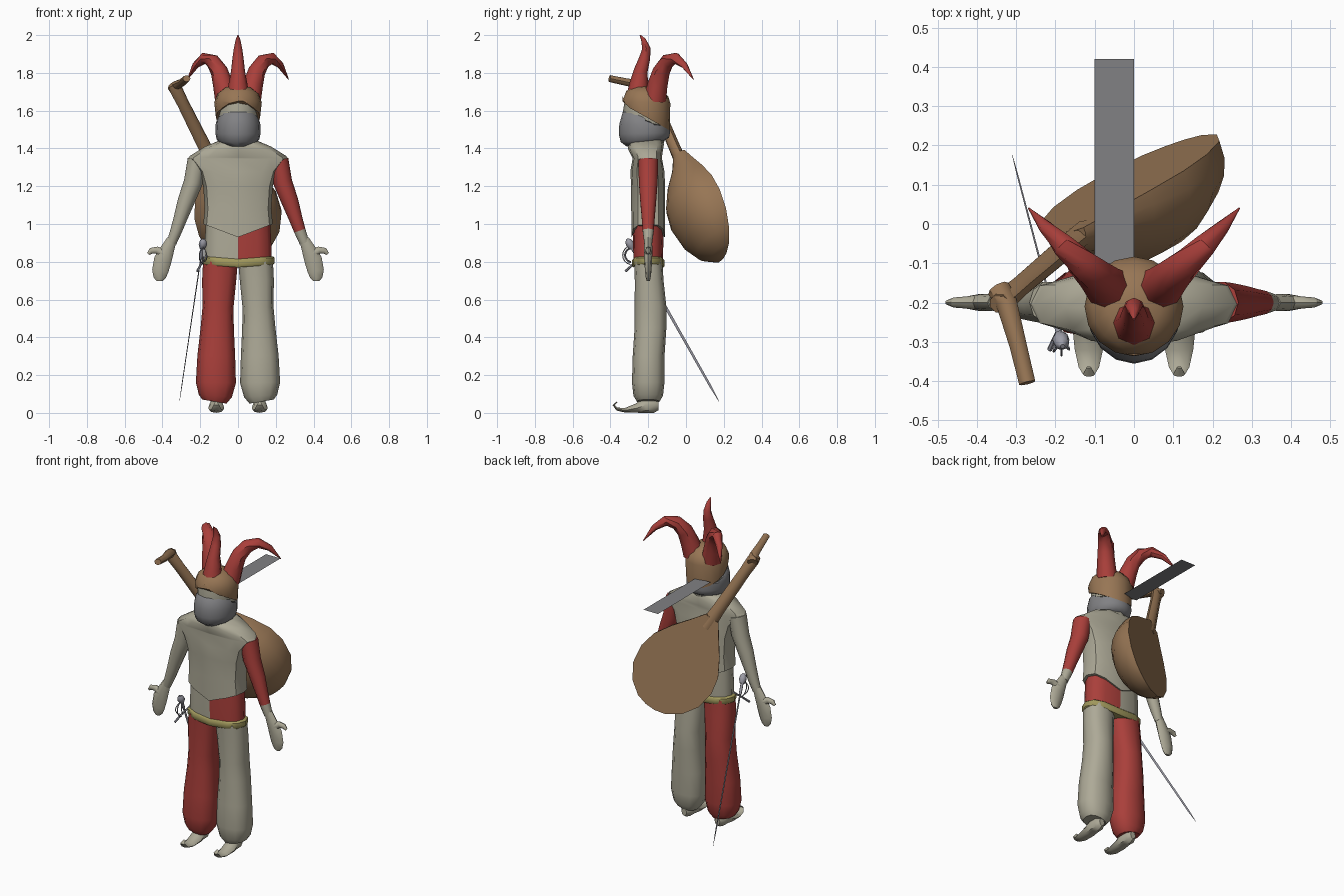
import bpy, bmesh, math
from mathutils import Vector

if "Cube" in bpy.data.objects:
    bpy.data.objects.remove(bpy.data.objects["Cube"])

X, Y = Vector((1, 0, 0)), Vector((0, 1, 0))


def material(name, r, g, b):
    m = bpy.data.materials.new(name)
    m.use_nodes = True
    m.diffuse_color = (r, g, b, 1)
    m.node_tree.nodes["Principled BSDF"].inputs["Base Color"].default_value = (r, g, b, 1)
    return m


CREAM = material("cream cloth", .42, .40, .31)
RED = material("red cloth", .40, .05, .043)
BROWN = material("brown leather and wood", .31, .18, .09)
GREY = material("grey scarf", .22, .22, .23)
BELT = material("olive yellow belt", .36, .32, .11)
STEEL = material("steel", .33, .33, .38)


def finish(name, bm, mats, rule=None):
    bmesh.ops.recalc_face_normals(bm, faces=bm.faces)
    if rule:
        for f in bm.faces:
            f.material_index = rule(f.calc_center_median())
    me = bpy.data.meshes.new(name)
    bm.to_mesh(me)
    bm.free()
    for m in mats:
        me.materials.append(m)
    me.shade_smooth()
    me.set_sharp_from_angle(angle=math.radians(45))
    ob = bpy.data.objects.new(name, me)
    bpy.context.scene.collection.objects.link(ob)
    return ob


def sweep(name, rings, mats, ref=Y, sides=12, power=1.0, flat=False, rule=None, shift=None):
    """Rings are (centre, radius across, radius along ref), skinned along their path."""
    bm = bmesh.new()
    pts = [Vector(r[0]) for r in rings]
    loops = []
    for i, (c, ra, rb) in enumerate(rings):
        t = (pts[min(i + 1, len(pts) - 1)] - pts[max(i - 1, 0)]).normalized()
        b = (ref - t * ref.dot(t)).normalized()
        a = t.cross(b)
        loop = []
        for k in range(sides):
            ang = math.tau * k / sides
            u, v = math.cos(ang), math.sin(ang)
            u = math.copysign(abs(u) ** power, u)
            v = math.copysign(abs(v) ** power, v)
            if flat and v > 0:
                v = 0
            p = pts[i] + a * u * ra + b * v * rb
            if shift:
                p.z += shift(i, p)
            loop.append(bm.verts.new(p))
        loops.append(loop)
    for lo, hi in zip(loops, loops[1:]):
        for k in range(sides):
            n = (k + 1) % sides
            bm.faces.new((lo[k], lo[n], hi[n], hi[k]))
    bm.faces.new(loops[0])
    bm.faces.new(loops[-1])
    return finish(name, bm, mats, rule)


def column(name, rows, mats, x=0, **kw):
    """Upright part from rows of (z, x offset, y, half width, half depth)."""
    return sweep(name, [((x + dx, y, z), ra, rb) for z, dx, y, ra, rb in rows], mats, **kw)


# Legs, shoes, arms and hands, one set per side
for s, side in ((1, "left"), (-1, "right")):
    leg = [(.06, .125, -.20, .065, .06), (.09, .12, -.20, .088, .078), (.16, .117, -.2, .106, .086),
           (.30, .115, -.198, .10, .084), (.45, .11, -.188, .088, .084), (.56, .106, -.188, .082, .084),
           (.70, .1, -.195, .09, .076), (.80, .093, -.2, .092, .075)]
    column(side + "_trouser_leg", [(z, s * x, y, a, b) for z, x, y, a, b in leg],
           [CREAM if s > 0 else RED], power=.85)

    shoe = [(-.145, .04, .025, .018), (-.17, .04, .04, .036), (-.215, .04, .04, .038),
            (-.26, .025, .025, .042), (-.32, .014, .013, .036), (-.365, .02, .008, .026),
            (-.383, .042, .006, .015), (-.365, .058, .003, .006)]
    sweep(side + "_shoe", [((s * .115, y, z), a, b) for y, z, a, b in shoe], [CREAM], ref=X, sides=8)

    arm = [(.215, 1.34, .052, .055), (.237, 1.22, .05, .052), (.275, 1.12, .045, .044),
           (.305, 1.03, .036, .036), (.327, .965, .031, .031), (.352, .90, .026, .022)]
    sweep(side + "_arm", [((s * x, -.2, z), a, b) for x, z, a, b in arm], [CREAM, RED], sides=10,
          rule=lambda c, s=s: int(s > 0 and c.z > .965))

    hand = [(.35, .92, .026, .02), (.372, .87, .036, .022), (.398, .81, .047, .021),
            (.412, .75, .043, .017), (.415, .715, .032, .013), (.415, .698, .015, .008)]
    sweep(side + "_hand", [((s * x, -.2, z), a, b) for x, z, a, b in hand], [CREAM], sides=8)
    thumb = [(.39, .84, .026), (.43, .862, .019), (.46, .858, .016), (.475, .842, .008)]
    sweep(side + "_thumb", [((s * x, -.2, z), r, r * .8) for x, z, r in thumb], [CREAM], sides=8)

# Two-coloured hips, belt and vest
column("tunic_skirt", [(.79, 0, -.2, .178, .078), (.9, 0, -.2, .176, .08), (1.05, 0, -.2, .168, .078)],
       [CREAM, RED], power=.75, rule=lambda c: int(c.x > 0))
column("belt", [(.785, 0, -.2, .185, .08), (.792, 0, -.2, .194, .086), (.822, 0, -.2, .194, .086),
                (.83, 0, -.2, .183, .078)], [BELT], power=.75,
       shift=lambda i, p: -.015 * (1 - abs(p.x) / .195))
column("vest", [(.93, 0, -.2, .184, .088), (1.08, 0, -.2, .176, .09), (1.2, 0, -.2, .184, .09),
                (1.28, 0, -.205, .208, .09), (1.345, 0, -.205, .265, .078), (1.36, 0, -.205, .255, .08),
                (1.41, 0, -.212, .175, .096), (1.44, 0, -.215, .10, .088)], [CREAM], power=.7,
       shift=lambda i, p: .07 * abs(p.x) / .184 if i == 0 else 0)

# Head, scarf and cap
column("head", [(1.42, 0, -.21, .08, .09), (1.5, 0, -.21, .1, .115), (1.6, 0, -.213, .105, .12),
                (1.68, 0, -.21, .1, .11)], [CREAM])
column("scarf", [(1.425, 0, -.215, .085, .10), (1.445, 0, -.218, .112, .128), (1.48, 0, -.22, .12, .136),
                 (1.525, 0, -.22, .119, .133), (1.548, 0, -.218, .113, .125), (1.552, 0, -.21, .09, .1)],
       [GREY], sides=16)


def cap_edge(i, p):
    if i > 0:
        return 0
    front = (-.21 - p.y) / .125
    return .07 * front + (.04 * max(0, 1 - abs(p.x) / .06) if front > 0 else 0)


column("cap", [(1.565, 0, -.21, .117, .125), (1.645, 0, -.21, .126, .127), (1.69, 0, -.205, .108, .112),
               (1.72, 0, -.2, .07, .075), (1.73, 0, -.2, .02, .02)], [BROWN], sides=16, shift=cap_edge)

# Three curling cap horns
front_horn = [(-.255, 1.67, .062), (-.25, 1.74, .05), (-.24, 1.81, .037), (-.218, 1.88, .029),
              (-.21, 1.93, .022), (-.225, 1.975, .013), (-.243, 2.0, .003)]
sweep("front_horn", [((0, y, z), r, r) for y, z, r in front_horn], [RED], ref=X, sides=8)
side_horn = [(.062, -.165, 1.66, .06), (.08, -.15, 1.74, .053), (.1, -.13, 1.81, .046),
             (.135, -.098, 1.862, .039), (.18, -.055, 1.877, .03), (.225, -.008, 1.84, .018),
             (.268, .04, 1.765, .002)]
for s, side in ((1, "left"), (-1, "right")):
    sweep(side + "_horn", [((s * x, y, z), r, r) for x, y, z, r in side_horn], [RED], sides=8)

# Flat strip behind the neck
bm = bmesh.new()
bm.faces.new([bm.verts.new(p) for p in ((-.1, -.1, 1.55), (0, -.1, 1.55), (0, .42, 1.55), (-.1, .42, 1.55))])
finish("neck_strip", bm, [GREY])

# Lute slung on the back, flat soundboard facing outwards
centre = Vector((-.01, .11, 1.06))
axis = Vector((-.418, -.355, .836)).normalized()
board = Vector((-.417, .893, .171))
bowl = [(-.272, .03, .02), (-.255, .095, .07), (-.2, .17, .13), (-.11, .225, .175), (0, .242, .2),
        (.1, .222, .19), (.2, .165, .145), (.29, .1, .085), (.37, .045, .05)]
sweep("lute_body", [(centre + axis * t, a, b) for t, a, b in bowl], [BROWN], ref=board, sides=24, flat=True)
neck = [(.3, .045, .03), (.42, .037, .03), (.7, .033, .027), (.79, .036, .03), (.82, .03, .026)]
sweep("lute_neck", [(centre + axis * t - board * .025, a, b) for t, a, b in neck], [BROWN], ref=board, sides=8)
sweep("lute_peg_head", [((-.345, -.165, 1.715), .03, .028), ((-.325, -.2, 1.735), .027, .025),
                        ((-.295, -.31, 1.75), .022, .02), ((-.272, -.405, 1.77), .021, .018)],
      [BROWN], ref=Vector((0, 0, 1)), sides=8)

# Sword hung from the belt
hilt, tip = Vector((-.185, -.3, .9)), Vector((-.31, .175, .06))


def along(t):
    return hilt.lerp(tip, t)


sweep("sword_blade", [(along(.08), .003, .008), (along(.9), .002, .006), (tip, .0005, .001)],
      [STEEL], sides=4)
sweep("sword_grip", [(along(0), .009, .009), (along(.1), .008, .008)], [STEEL], sides=8)
sweep("sword_pommel", [(along(-.025), .006, .006), (along(-.012), .018, .018), (along(.012), .022, .022),
                       (along(.035), .014, .014)], [STEEL], sides=8)
sweep("sword_cross_guard", [((-.215, -.32, .75), .007, .007), ((-.19, -.265, .80), .005, .005),
                            ((-.17, -.225, .83), .007, .007)], [STEEL], ref=X, sides=6)
for dx, r in ((0, .05), (-.02, .04), (.02, .035)):
    arc = [math.radians(100 + 20 * k) for k in range(9)]
    sweep("sword_hand_guard", [((-.185 + dx * math.sin(a - 1.75), -.285 + r * math.cos(a), .835 + r * math.sin(a)),
                                .003, .003) for a in arc], [STEEL], ref=X, sides=5)
